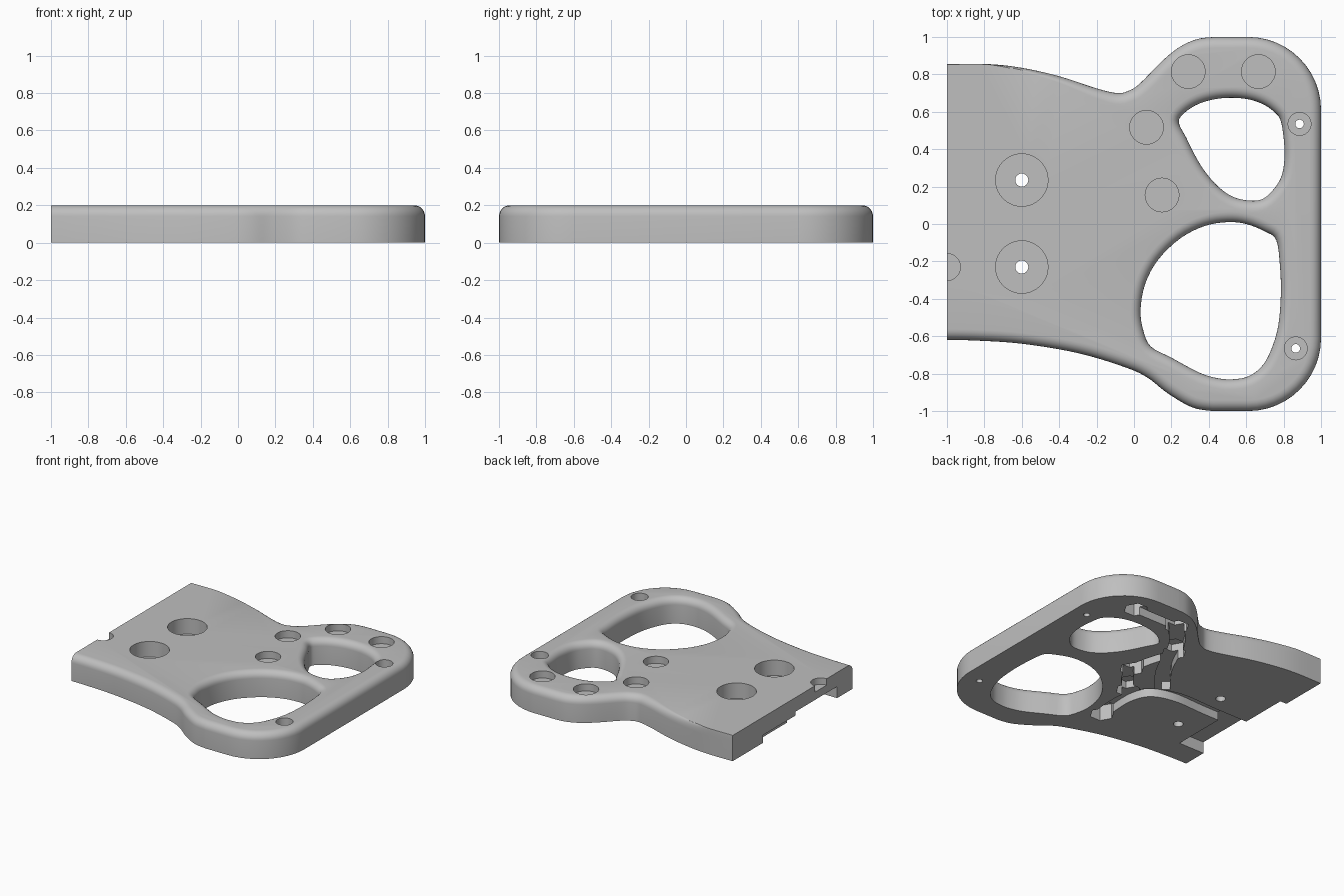
import bpy
import bmesh
import math
from mathutils import Vector

cube = bpy.data.objects.get("Cube")
if cube:
    bpy.data.objects.remove(cube, do_unlink=True)

HEIGHT = 0.2
ROUND = 0.058

grey = bpy.data.materials.new("plain_grey")
grey.use_nodes = True
grey.diffuse_color = (0.52, 0.52, 0.52, 1)
grey.node_tree.nodes["Principled BSDF"].inputs["Base Color"].default_value = grey.diffuse_color


def spline(points, closed=False, steps=5):
    """Smooth curve through the given points."""
    pts = [Vector(p) for p in points]
    n = len(pts)

    def get(i):
        return pts[i % n] if closed else pts[max(0, min(n - 1, i))]

    out = []
    for i in range(n if closed else n - 1):
        a, b, c, d = get(i - 1), get(i), get(i + 1), get(i + 2)
        for s in range(steps):
            t = s / steps
            out.append(0.5 * (2 * b + (c - a) * t + (2 * a - 5 * b + 4 * c - d) * t * t
                              + (3 * b - a - 3 * c + d) * t ** 3))
    if not closed:
        out.append(pts[-1])
    return out


def offset(path, distance, closed=False):
    """Shift a path to its right; distance may depend on the point."""
    n = len(path)
    out = []
    for i, p in enumerate(path):
        before = path[(i - 1) % n] if closed else path[max(i - 1, 0)]
        after = path[(i + 1) % n] if closed else path[min(i + 1, n - 1)]
        t = (after - before).normalized()
        out.append(p + Vector((t.y, -t.x)) * distance(p))
    return out


def loft(name, rings):
    """Solid through stacked (outline, z) rings, closed at both ends."""
    bm = bmesh.new()
    loops = [[bm.verts.new((p[0], p[1], z)) for p in ring] for ring, z in rings]
    n = len(loops[0])
    for low, high in zip(loops, loops[1:]):
        for i in range(n):
            j = (i + 1) % n
            bm.faces.new((low[i], low[j], high[j], high[i]))
    bm.faces.new(loops[0])
    bm.faces.new(loops[-1])
    bmesh.ops.recalc_face_normals(bm, faces=bm.faces)
    mesh = bpy.data.meshes.new(name)
    bm.to_mesh(mesh)
    bm.free()
    obj = bpy.data.objects.new(name, mesh)
    bpy.context.collection.objects.link(obj)
    obj.data.materials.append(grey)
    return obj


def arc(cx, cy, r, start, end, count):
    angles = [math.radians(start + (end - start) * i / count) for i in range(count + 1)]
    return [Vector((cx + r * math.cos(a), cy + r * math.sin(a))) for a in angles]


cutters = []


def cut(name, outline, z0, z1):
    cutters.append(loft(name, [(outline, z0), (outline, z1)]))


def round_cut(name, x, y, r, z0, z1, sides=40):
    cut(name, arc(x, y, r, 0, 360, sides)[:-1], z0, z1)


def box_cut(name, x0, x1, y0, y1, top):
    cut(name, [(x0, y0), (x1, y0), (x1, y1), (x0, y1)], -0.1, top)


# Plate outline: back edge, two round corners, front edge
back = spline([(-1, .855), (-.78, .855), (-.6, .835), (-.4, .79), (-.2, .725), (-.09, .7),
               (-.03, .712), (.03, .75), (.16, .88), (.25, .95), (.34, .989), (.43, 1)])
front = spline([(.42, -1), (.31, -.98), (.18, -.905), (.07, -.82), (-.05, -.765),
                (-.3, -.69), (-.6, -.64), (-.85, -.623), (-1, -.62)])
outline = (back + arc(.61, .61, .39, 90, 0, 12)
           + arc(.61, -.61, .39, 0, -90, 12) + front)


def edge_round(p):
    # the rounding fades out along the back edge
    if p.y > 0.69 and p.x < -0.1:
        return ROUND * max(0.03, min(1, (p.x + 0.8) / 0.7))
    return ROUND


STEPS = 6
rings = [(outline, 0)]
for k in range(STEPS + 1):
    a = math.pi / 2 * k / STEPS
    ring = offset(outline, lambda p: edge_round(p) * (1 - math.cos(a)))
    ring[0].x = ring[-1].x = -1
    rings.append((ring, HEIGHT - ROUND * (1 - math.sin(a))))
plate = loft("plate", rings)


# Large finger openings with rounded upper rims
def opening(name, points):
    path = spline(points, closed=True, steps=4)
    r = 0.054
    stack = [(path, -0.1)]
    for k in range(STEPS + 1):
        a = math.pi / 2 * k / STEPS
        ring = offset(path, lambda p: r * (1 - math.cos(a)), closed=True)
        stack.append((ring, HEIGHT - r * (1 - math.sin(a))))
    stack.append((stack[-1][0], HEIGHT + 0.1))
    cutters.append(loft(name, stack))


opening("back_opening", [
    (.24, .54), (.28, .46), (.33, .36), (.38, .28), (.45, .2), (.53, .145), (.62, .125),
    (.69, .135), (.75, .19), (.79, .26), (.805, .36), (.8, .46), (.785, .55), (.76, .59),
    (.7, .635), (.62, .665), (.52, .675), (.42, .665), (.33, .635), (.26, .585)])
opening("front_opening", [
    (.5, .01), (.38, -.01), (.25, -.075), (.13, -.19), (.06, -.32), (.035, -.46),
    (.05, -.57), (.09, -.655), (.2, -.715), (.35, -.795), (.45, -.825), (.53, -.83),
    (.61, -.815), (.68, -.765), (.73, -.68), (.77, -.55), (.785, -.38), (.78, -.22),
    (.76, -.085), (.7, -.04), (.6, 0)])

# Counterbored mounting holes
for y in (.235, -.23):
    round_cut("mount_bore", -.6, y, .14, .08, .3)
    round_cut("mount_hole", -.6, y, .035, -.1, .3, 24)

# Small screw holes on the outer rail
for x, y in ((.885, .535), (.865, -.665)):
    round_cut("screw_bore", x, y, .061, .1, .3)
    round_cut("screw_hole", x, y, .023, -.1, .3, 20)

# Round recesses above, hexagonal pockets below
buttons = [(.29, .815), (.665, .815), (.067, .517), (.15, .155)]
for x, y in buttons:
    round_cut("button_recess", x, y, .09, .145, .3)
for x, y in buttons + [(-.02, -.09), (-.1, -.47)]:
    round_cut("hex_pocket", x, y, .088, -.1, .12, 6)

# Half-round notch on the left edge
round_cut("edge_notch", -1, -.23, .072, .15, .3)


# Shallow channels on the underside
def channel(name, points, width=0.11):
    path = spline(points)
    right = offset(path, lambda p: width / 2)
    left = offset(path, lambda p: -width / 2)
    cut(name, right + left[::-1], -0.1, 0.065)


channel("main_channel", [(-.95, .05), (-.65, .05), (-.36, .055), (-.16, -.02),
                         (-.08, -.2), (-.09, -.47)])
channel("back_channel", [(-.2, .07), (-.04, .28), (.067, .5)])
channel("upper_channel", [(.067, .517), (.17, .68), (.29, .8)])
channel("top_channel", [(.29, .815), (.665, .815)], 0.08)
channel("middle_channel", [(.067, .517), (.15, .155), (-.02, -.09)], 0.08)

# Recesses open to the left edge
box_cut("left_recess", -1.1, -.78, -.43, .08, .09)
box_cut("left_step", -1.1, -.945, 0, .48, .06)

# Apply all cuts, then drop the cutters
for c in cutters:
    c.hide_render = True
    mod = plate.modifiers.new(c.name, "BOOLEAN")
    mod.operation = "DIFFERENCE"
    mod.solver = "EXACT"
    mod.object = c
bpy.context.view_layer.update()
graph = bpy.context.evaluated_depsgraph_get()
baked = bpy.data.meshes.new_from_object(plate.evaluated_get(graph))
plate.modifiers.clear()
plate.data = baked
for c in cutters:
    bpy.data.objects.remove(c, do_unlink=True)

bpy.ops.object.select_all(action="DESELECT")
plate.select_set(True)
bpy.context.view_layer.objects.active = plate
bpy.ops.object.shade_smooth_by_angle(angle=math.radians(30))
